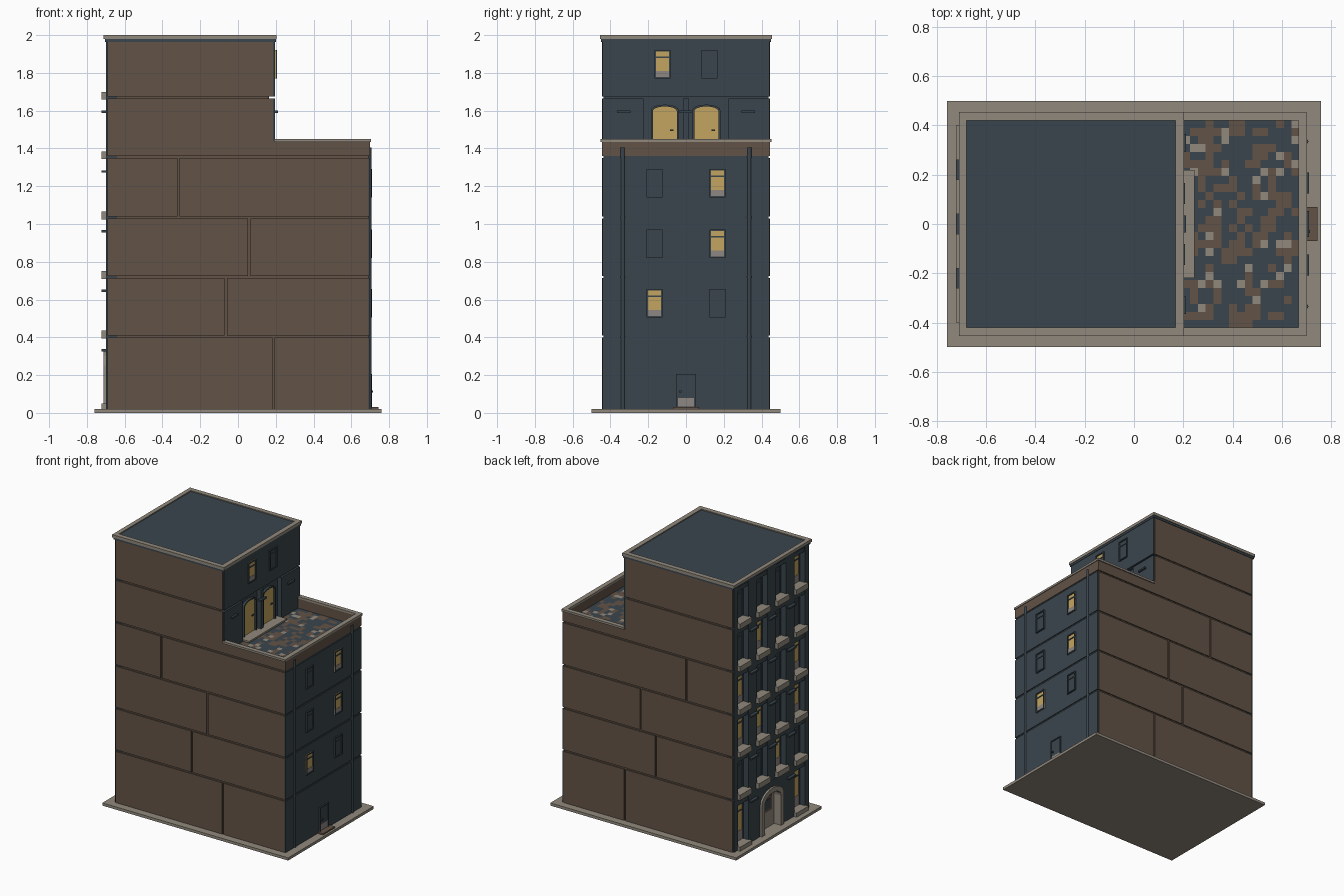
import bpy, bmesh, math, random

if "Cube" in bpy.data.objects:
    bpy.data.objects.remove(bpy.data.objects["Cube"])

random.seed(4)

def material(name, rgb):
    m = bpy.data.materials.new(name)
    m.diffuse_color = (*rgb, 1)
    m.use_nodes = True
    m.node_tree.nodes["Principled BSDF"].inputs["Base Color"].default_value = m.diffuse_color
    return m

BLUE = material("slate blue", (0.042, 0.060, 0.073))
BROWN = material("brown render", (0.123, 0.086, 0.062))
STONE = material("pale stone", (0.285, 0.250, 0.205))
YELLOW = material("lit window", (0.55, 0.37, 0.115))
CURTAIN = material("grey curtain", (0.27, 0.245, 0.225))

def finish(name, bm, *mats):
    bmesh.ops.recalc_face_normals(bm, faces=bm.faces)
    me = bpy.data.meshes.new(name)
    bm.to_mesh(me)
    bm.free()
    for m in mats:
        me.materials.append(m)
    ob = bpy.data.objects.new(name, me)
    bpy.context.collection.objects.link(ob)
    return ob

def add_prism(bm, pts, x0, x1):
    """Extrude a (y, z) outline along x."""
    a = [bm.verts.new((x0, y, z)) for y, z in pts]
    b = [bm.verts.new((x1, y, z)) for y, z in pts]
    bm.faces.new(a)
    bm.faces.new(b)
    for i in range(len(pts)):
        j = (i + 1) % len(pts)
        bm.faces.new((a[i], a[j], b[j], b[i]))

def boxes(name, mat, items):
    """Each item: x0, x1, y0, y1, z0, z1."""
    bm = bmesh.new()
    for x0, x1, y0, y1, z0, z1 in items:
        add_prism(bm, [(y0, z0), (y1, z0), (y1, z1), (y0, z1)], x0, x1)
    return finish(name, bm, mat)

def prism(name, mat, pts, x0, x1):
    bm = bmesh.new()
    add_prism(bm, pts, x0, x1)
    return finish(name, bm, mat)

def arch(c, w, z0, spring, top, n=10):
    """Open outline of an arched opening, half width w, centred on y = c."""
    arc = [(c + w * math.cos(math.pi * i / n), spring + (top - spring) * math.sin(math.pi * i / n))
           for i in range(n + 1)]
    return [(c + w, z0)] + arc + [(c - w, z0)]

def ring(name, mat, inner, outer, x0, x1):
    bm = bmesh.new()
    for i in range(len(inner) - 1):
        add_prism(bm, [inner[i], inner[i + 1], outer[i + 1], outer[i]], x0, x1)
    bmesh.ops.remove_doubles(bm, verts=bm.verts, dist=1e-5)
    return finish(name, bm, mat)

def window(name, x, s, c, w, z0, z1, lit, bar=0.75, t=0.008):
    """Window on a wall at x facing s (+1 or -1), half width w."""
    def plate(d, y0, y1, a, b):
        return (min(x, x + s * d), max(x, x + s * d), y0, y1, a, b)
    zc, zb = z0 + 0.27 * (z1 - z0), z0 + bar * (z1 - z0)
    boxes(name + "_pane", YELLOW if lit else BLUE, [plate(0.003, c - w, c + w, z0, z1)])
    if lit:
        boxes(name + "_curtain", CURTAIN, [plate(0.005, c - w, c + w, z0, zc)])
    boxes(name + "_frame", BLUE, [
        plate(0.01, c - w, c - w + t, z0, z1), plate(0.01, c + w - t, c + w, z0, z1),
        plate(0.01, c - w, c + w, z0, z0 + t), plate(0.01, c - w, c + w, z1 - t, z1),
        plate(0.008, c - w, c + w, zb - 0.004, zb + 0.004)])

LEVELS = [0.02, 0.405, 0.72, 1.035, 1.355, 1.67, 1.972]
G = 0.006  # half groove

# base and structural cores
boxes("base_slab", STONE, [(-0.76, 0.76, -0.5, 0.5, 0, 0.02)])
boxes("inner_core", BROWN, [(-0.64, 0.688, -0.437, 0.437, 0.02, 1.36),
                            (-0.64, 0.155, -0.437, 0.437, 1.36, 1.97)])
boxes("blue_backing", BLUE, [(-0.65, -0.64, -0.436, 0.436, 0.02, 1.97),
                             (0.68, 0.694, -0.437, 0.437, 0.02, 1.36),
                             (0.15, 0.165, -0.437, 0.437, 1.36, 1.97)])

# brown side panels separated by grooves
joints = [0.188, -0.065, 0.06, -0.315, None, None]
panels = []
for i, j in enumerate(joints):
    end = 0.69 if i < 4 else 0.185
    spans = [(-0.69, end)] if j is None else [(-0.69, j - G), (j + G, end)]
    for a, b in spans:
        for s in (-1, 1):
            ys = sorted((s * 0.43, s * 0.445))
            panels.append((a, b, *ys, LEVELS[i] + (G if i else 0), LEVELS[i + 1] - G))
boxes("side_panels", BROWN, panels)

# rear wall panels, below and above the terrace
boxes("rear_panels", BLUE,
      [(0.69, 0.70, -0.442, 0.442, LEVELS[i] + (G if i else 0), LEVELS[i + 1] - G) for i in range(4)]
      + [(0.16, 0.197, -0.442, 0.442, 1.676, 1.97)]
      + [(0.16, 0.197, a, b, 1.36, 1.664) for a, b in ((-0.442, -0.225), (-0.015, 0.015), (0.225, 0.442))])

# street facade piers and spandrels
piers = [(-0.70, -0.65, a, b, 0.02, 1.97) for a, b in
         ((-0.437, -0.39), (-0.27, -0.17), (0.17, 0.27), (0.39, 0.437))]
piers += [(-0.70, -0.65, -0.05, 0.05, 0.405, 1.97)]
boxes("facade_piers", BLUE, piers)
tops = [0.345] + [z + 0.26 for z in LEVELS[1:6]]
boxes("facade_spandrels", BLUE, [(-0.697, -0.65, -0.436, 0.436, t, z) for t, z in zip(tops, LEVELS[1:])])
boxes("pier_ledges", BLUE,
      [(-0.722, -0.69, y - 0.04, y + 0.04, z, z + 0.012)
       for z in (0.325, 0.64, 0.955, 1.272, 1.588) for y in (-0.22, 0, 0.22) if z > 0.4 or y]
      + [(0.19, 0.212, y - 0.035, y + 0.035, 1.588, 1.6) for y in (-0.33, 0, 0.33)])

# street windows with stone balcony blocks
COLS = (0.33, 0.11, -0.11, -0.33)
LIT = ["1001", "0010", "1101", "1001", "0100", "0001"]
blocks = []
for f in range(6):
    for k, c in enumerate(COLS):
        if f == 0 and k in (1, 2):
            continue
        z = LEVELS[f]
        low = z if f == 0 else z - 0.01
        blocks.append((-0.723, -0.655, c - 0.07, c + 0.07, low, z + 0.03))
        window(f"street_window_{f}_{k}", -0.65, -1, c, 0.06, z + 0.02, tops[f], LIT[f][k] == "1")
boxes("balcony_blocks", STONE, blocks)

# arched street entrance
inner = arch(0, 0.095, 0.02, 0.24, 0.30)
outer = arch(0, 0.13, 0.02, 0.25, 0.335)
wall = [(0.18 if y > 0.09 else -0.18 if y < -0.09 else y * 1.8, z if z < 0.03 else 0.38) for y, z in outer]
ring("entrance_wall", BLUE, outer, wall, -0.698, -0.65)
ring("entrance_surround", STONE, inner, outer, -0.712, -0.65)
prism("entrance_door", STONE, inner, -0.655, -0.65)
boxes("entrance_door_panels", BROWN, [(-0.66, -0.65, -0.06, 0.06, 0.14, 0.25)])
boxes("entrance_door_glass", BLUE, [(-0.664, -0.65, -0.04, 0.04, 0.16, 0.23)])

# rear windows
for i, z in enumerate((0.505, 0.82, 1.14)):
    for s in (-1, 1):
        window(f"rear_window_{i}_{s}", 0.70, 1, s * 0.167, 0.043, z, z + 0.15, s == (-1 if i == 0 else 1))
for s in (-1, 1):
    window(f"upper_rear_window_{s}", 0.197, 1, s * 0.124, 0.043, 1.77, 1.922, s == -1)

# rear door
boxes("rear_door_frame", BLUE, [(0.70, 0.71, -0.052, -0.046, 0.03, 0.205), (0.70, 0.71, 0.046, 0.052, 0.03, 0.205),
                                (0.70, 0.71, -0.052, 0.052, 0.199, 0.205), (0.70, 0.704, -0.046, 0.046, 0.03, 0.2),
                                (0.70, 0.715, -0.036, -0.024, 0.107, 0.118)])
boxes("rear_door_kickplate", CURTAIN, [(0.70, 0.707, -0.043, 0.043, 0.033, 0.08)])
boxes("rear_step", BROWN, [(0.70, 0.745, -0.07, 0.07, 0.02, 0.03)])

# rain pipes
for s in (-1, 1):
    bm = bmesh.new()
    bmesh.ops.create_cone(bm, cap_ends=True, segments=12, radius1=0.011, radius2=0.011, depth=1.385)
    bmesh.ops.translate(bm, verts=bm.verts, vec=(0.697, s * 0.335, 0.7125))
    finish("rain_pipe", bm, BLUE)

# terrace parapet and cap
boxes("parapet_wall", BROWN, [(0.185, 0.695, -0.445, -0.422, 1.361, 1.44), (0.185, 0.695, 0.422, 0.445, 1.361, 1.44),
                              (0.672, 0.698, -0.444, 0.444, 1.361, 1.44)])
boxes("parapet_cap", STONE, [(0.19, 0.703, -0.453, -0.42, 1.435, 1.45), (0.19, 0.703, 0.42, 0.453, 1.435, 1.45),
                             (0.668, 0.703, -0.42, 0.42, 1.435, 1.45)])

# terrace mosaic floor
bm = bmesh.new()
bmesh.ops.create_grid(bm, x_segments=15, y_segments=26, size=0.5)
for v in bm.verts:
    v.co = (0.434 + v.co.x * 0.476, v.co.y * 0.844, 1.364)
for f in bm.faces:
    f.material_index = random.choices((0, 1, 2), (60, 33, 7))[0]
finish("terrace_tiles", bm, BLUE, BROWN, STONE)

# terrace doors and step
boxes("terrace_step", STONE, [(0.16, 0.245, -0.22, 0.22, 1.36, 1.376)])
for c in (-0.112, 0.108):
    pts = arch(c, 0.064, 1.376, 1.597, 1.622)
    prism("terrace_door", YELLOW, pts, 0.16, 0.17)
    ring("terrace_door_frame", BLUE, pts, arch(c, 0.074, 1.376, 1.602, 1.632), 0.16, 0.182)
    boxes("terrace_door_handle", BLUE, [(0.17, 0.178, c + 0.026, c + 0.046, 1.492, 1.5)])

# roof and cornice
boxes("cornice_band", BLUE, [(-0.704, 0.2, -0.449, 0.449, 1.964, 1.98)])
boxes("roof_deck", BLUE, [(-0.685, 0.175, -0.425, 0.425, 1.97, 1.993)])
boxes("roof_rim", STONE, [(-0.711, -0.68, -0.455, 0.455, 1.979, 2.0), (0.168, 0.203, -0.455, 0.455, 1.979, 2.0),
                          (-0.68, 0.168, -0.455, -0.42, 1.979, 2.0), (-0.68, 0.168, 0.42, 0.455, 1.979, 2.0)])
